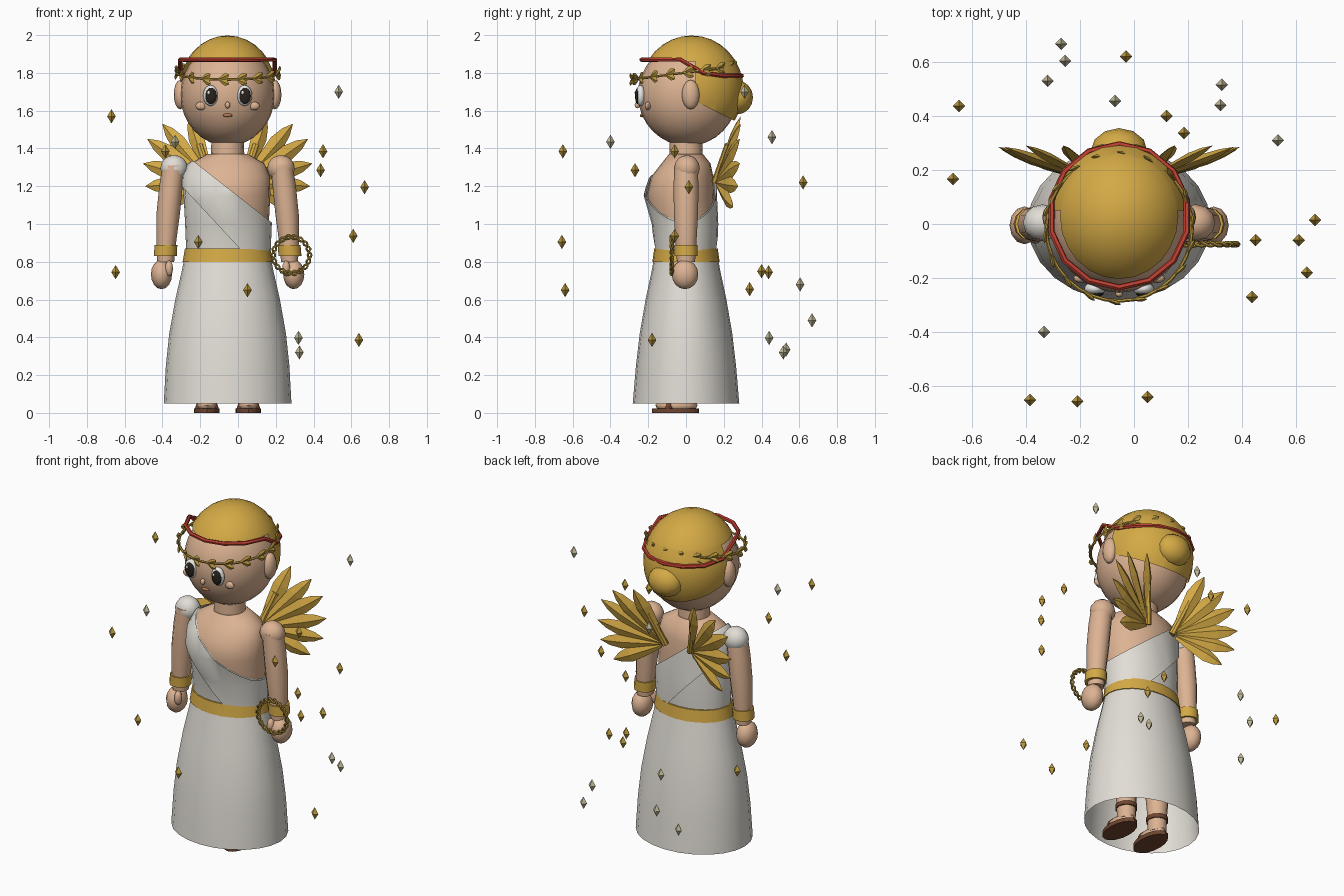
import bpy, bmesh, math
from mathutils import Vector, Matrix

if "Cube" in bpy.data.objects:
    bpy.data.objects.remove(bpy.data.objects["Cube"])

CX = -0.055  # body centre line


def material(name, *rgb):
    m = bpy.data.materials.new(name)
    m.diffuse_color = (*rgb, 1)
    m.use_nodes = True
    m.node_tree.nodes["Principled BSDF"].inputs["Base Color"].default_value = m.diffuse_color
    return m


SKIN = material("skin", 0.72, 0.45, 0.29)
GOLD = material("gold", 0.66, 0.40, 0.06)
TRIM = material("dark_gold", 0.50, 0.32, 0.05)
WHITE = material("cloth_white", 0.76, 0.73, 0.67)
RED = material("red", 0.52, 0.05, 0.03)
PALE = material("pale_gold", 0.55, 0.50, 0.32)
BROWN = material("leather_brown", 0.16, 0.06, 0.03)
BLACK = material("black", 0.02, 0.016, 0.012)
EYE = material("eye_white", 0.88, 0.88, 0.86)
LIP = material("lip", 0.45, 0.19, 0.08)


def finish(name, bm, mat, smooth=True):
    bmesh.ops.recalc_face_normals(bm, faces=bm.faces)
    me = bpy.data.meshes.new(name)
    bm.to_mesh(me)
    bm.free()
    me.materials.append(mat)
    ob = bpy.data.objects.new(name, me)
    bpy.context.collection.objects.link(ob)
    if smooth:
        bpy.ops.object.select_all(action='DESELECT')
        ob.select_set(True)
        bpy.context.view_layer.objects.active = ob
        bpy.ops.object.shade_smooth_by_angle(angle=math.radians(40))
    return ob


def cut(bm, planes):
    # keep the side opposite each plane normal
    for co, no in planes:
        bmesh.ops.bisect_plane(bm, geom=bm.verts[:] + bm.edges[:] + bm.faces[:],
                               plane_co=co, plane_no=no, clear_outer=True)


def lump(name, loc, radii, mat, segs=16, rings=10, planes=()):
    bm = bmesh.new()
    bmesh.ops.create_uvsphere(bm, u_segments=segs, v_segments=rings, radius=1)
    bmesh.ops.transform(bm, verts=bm.verts, matrix=Matrix.Translation(loc) @ Matrix.Diagonal((*radii, 1)))
    cut(bm, planes)
    return finish(name, bm, mat)


def loft(name, rings, mat, n=16, caps=True, planes=(), grow=0.0, matrix=None, smooth=True):
    # rings: (x, y, z, rx, ry)
    bm = bmesh.new()
    loops = [[bm.verts.new((x + (rx + grow) * math.cos(2 * math.pi * i / n),
                            y + (ry + grow) * math.sin(2 * math.pi * i / n), z)) for i in range(n)]
             for x, y, z, rx, ry in rings]
    for a, b in zip(loops, loops[1:]):
        for i in range(n):
            bm.faces.new((a[i], a[(i + 1) % n], b[(i + 1) % n], b[i]))
    if caps:
        bm.faces.new(loops[0])
        bm.faces.new(loops[-1])
    if matrix:
        bmesh.ops.transform(bm, verts=bm.verts, matrix=matrix)
    cut(bm, planes)
    return finish(name, bm, mat, smooth)


def blade(name, base, tip, normal, width, thick, mat):
    # pointed leaf or feather with four sides
    base, tip = Vector(base), Vector(tip)
    d = (tip - base).normalized()
    w = d.cross(Vector(normal)).normalized()
    n = w.cross(d)
    m = Matrix.Translation(base) @ Matrix((w, n, d)).transposed().to_4x4()
    length = (tip - base).length
    rings = [(0, 0, t * length, width / 2 * k, thick / 2 * k)
             for t, k in ((0, .3), (.35, .75), (.65, 1), (.85, .65), (1, .02))]
    return loft(name, rings, mat, n=4, matrix=m, smooth=False)


def tube(name, pts, radius, mat, sides=6, closed=True):
    bm = bmesh.new()
    pts = [Vector(p) for p in pts]
    k, loops = len(pts), []
    for i, p in enumerate(pts):
        a, b = (pts[i - 1], pts[(i + 1) % k]) if closed else (pts[max(i - 1, 0)], pts[min(i + 1, k - 1)])
        d = (b - a).normalized()
        u = d.cross(Vector((0.13, 0.31, 0.94)) if abs(d.z) < .9 else Vector((1, 0, 0))).normalized()
        v = d.cross(u)
        loops.append([bm.verts.new(p + radius * (u * math.cos(2 * math.pi * j / sides)
                     + v * math.sin(2 * math.pi * j / sides))) for j in range(sides)])
    for i in range(k if closed else k - 1):
        a, b = loops[i], loops[(i + 1) % k]
        for j in range(sides):
            bm.faces.new((a[j], a[(j + 1) % sides], b[(j + 1) % sides], b[j]))
    if not closed:
        bm.faces.new(loops[0])
        bm.faces.new(loops[-1])
    return finish(name, bm, mat)


# head, hair and bun
lump("head", (CX, 0.01, 1.685), (0.25, 0.265, 0.272), SKIN, 24, 16)
hair = ((CX, 0.03, 1.71), (0.258, 0.275, 0.288), GOLD, 24, 16)
lump("hair_cap", *hair, planes=[((0, 0, 1.86), (0, 0, -1))])
lump("hair_back", *hair, planes=[((0, 0, 1.87), (0, 0, 1)), ((0, 0.05, 0), (0, -1, 0)),
                                 ((0, 0.07, 1.64), (0, -0.5, -1))])
lump("hair_bun", (CX, 0.27, 1.67), (0.105, 0.085, 0.09), GOLD, 12, 8)

# face and ears
lump("nose", (CX, -0.258, 1.63), (0.014, 0.014, 0.018), SKIN, 10, 6)
lump("mouth", (CX, -0.232, 1.575), (0.027, 0.012, 0.010), LIP, 10, 6)
for s in (-1, 1):
    ex = CX + s * 0.09
    lump("eye", (ex, -0.240, 1.68), (0.040, 0.026, 0.055), EYE)
    lump("pupil", (ex + 0.002, -0.256, 1.678), (0.031, 0.014, 0.043), BLACK)
    lump("eye_glint", (ex - 0.01, -0.267, 1.695), (0.008, 0.005, 0.010), EYE, 8, 6)
    lump("cheek", (CX + s * 0.14, -0.202, 1.625), (0.030, 0.016, 0.022), SKIN, 12, 8)
    lump("ear", (CX + s * 0.25, 0.025, 1.685), (0.035, 0.047, 0.078), SKIN, 12, 8)

# red headband
band = []
for i in range(14):
    a = 2 * math.pi * (i + 0.5) / 14
    y = 0.03 + 0.265 * math.sin(a)
    band.append((CX + 0.257 * math.cos(a), y, 1.87 if y < 0.05 else 1.80 if y < 0.13 else 1.785))
tube("headband", band, 0.012, RED)


# leaf crown
def crown(a, r=0.27, up=0.0):
    return (CX + r * math.cos(a), -0.015 + r * math.sin(a), 1.80 + 0.035 * math.sin(a) + up)


tube("crown_ring", [crown(2 * math.pi * i / 32) for i in range(32)], 0.007, TRIM)
for i in range(18):
    a = 2 * math.pi * i / 18
    for s in (-1, 1):
        blade("crown_leaf", crown(a), crown(a + 0.20, 0.283, 0.026 * s),
              (math.cos(a), math.sin(a), 0), 0.032, 0.016, TRIM)

# neck, torso and one-shoulder dress top
loft("neck", [(CX, 0, 1.33, 0.09, 0.09), (CX, 0, 1.46, 0.085, 0.085)], SKIN)
torso = [(CX, y, z, rx, ry) for y, z, rx, ry in (
    (0, .85, .212, .15), (-.005, 1.0, .218, .16), (-.03, 1.15, .226, .178),
    (-.02, 1.25, .225, .165), (0, 1.32, .195, .13), (0, 1.37, .11, .09))]
loft("torso", torso, SKIN, 24)
top_edge = ((0.17, 0, 1.015), (0.345, 0, 0.44))
loft("dress_top", torso, WHITE, 24, planes=[top_edge], grow=0.007)
loft("dress_sash", torso, WHITE, 24, caps=False, grow=0.016,
     planes=[top_edge, ((0, 0, 0.88), (-0.73, 0, -0.68))])

# skirt and belt
skirt = [(CX, 0, z, rx, ry) for z, rx, ry in (
    (.05, .338, .282), (.25, .327, .265), (.42, .309, .245), (.6, .277, .214),
    (.75, .243, .182), (.87, .218, .160))]
loft("skirt", skirt, WHITE, 24, caps=False)
loft("belt", [(CX, 0, .80, .238, .178), (CX, 0, .87, .226, .168)], GOLD, 24)

# arms, hands, bracelets, legs and sandals
for s in (-1, 1):
    def X(d):
        return CX + s * d
    loft("arm", [(X(.328), 0, .80, .045, .048), (X(.325), 0, .90, .052, .055), (X(.315), 0, 1.05, .062, .064),
                 (X(.30), 0, 1.2, .062, .066), (X(.285), 0, 1.31, .06, .062)], SKIN, 12)
    lump("shoulder", (X(.283), 0.005, 1.295), (.073, .068, .07), WHITE if s < 0 else SKIN, 12, 8)
    loft("bracelet", [(X(.33), 0, .83, .061, .061), (X(.326), 0, .89, .060, .062)], GOLD, 12)
    lump("hand", (X(.35), -.005, .733), (.056, .07, .078), SKIN, 12, 8)
    lump("thumb", (X(.31), -.05, .765), (.022, .024, .042), SKIN, 10, 6)
    lx = X(.11)
    loft("leg", [(lx, 0, .04, .05, .055), (lx, 0, .15, .055, .055), (lx, 0, .5, .085, .085)], SKIN, 12)
    lump("foot", (lx, -.05, .04), (.056, .112, .04), SKIN, 12, 8, planes=[((0, 0, .015), (0, 0, -1))])
    loft("sandal_sole", [(lx, -.055, 0, .068, .125), (lx, -.055, .024, .068, .125)], BROWN, 16)
    loft("sandal_strap", [(lx, -.09, .02, .064, .03), (lx, -.09, .055, .052, .028),
                          (lx, -.09, .082, .025, .02)], BROWN, 12)
    loft("ankle_strap", [(lx, 0, .11, .06, .062), (lx, 0, .135, .06, .062)], BROWN, 12)

    # wing: spar and fan of feathers
    root = Vector((X(.085), .155, 1.22))
    tube("wing_spar", [root, (X(.15), .225, 1.42)], 0.02, GOLD, 8, False)
    for dx, y, z in ((.205, .29, 1.57), (.345, .29, 1.53), (.425, .285, 1.45),
                     (.447, .285, 1.32), (.435, .275, 1.20), (.365, .25, 1.09)):
        tip = Vector((X(dx), y, z))
        blade("wing_feather", root.lerp(tip, 0.08), tip, (-s * .3, 1, 0), 0.088, 0.035, GOLD)

# twisted hoop held in the hand
for phase in (0, math.pi):
    pts = []
    for i in range(72):
        a = 2 * math.pi * i / 72
        r = 0.096 + 0.010 * math.cos(9 * a + phase)
        pts.append((0.283 + r * math.cos(a), -0.075 + 0.007 * math.sin(9 * a + phase), 0.835 + r * math.sin(a)))
    tube("hoop_strand", pts, 0.006, TRIM)

# floating sparkles
gold_spots = [(-.03, .62, 1.22), (.12, .40, .75), (.185, .337, .655), (-.648, .437, .745), (-.67, .167, 1.57),
              (.67, .015, 1.195), (.61, -.06, .937), (.45, -.06, 1.385), (.64, -.18, .386),
              (.437, -.27, 1.285), (-.385, -.652, 1.385), (-.21, -.657, .905), (.05, -.64, .65)]
pale_spots = [(-.27, .667, .49), (-.255, .604, .68), (-.32, .53, .335), (-.07, .455, 1.46),
              (.325, .515, .32), (.32, .44, .397), (.533, .31, 1.70), (-.333, -.4, 1.435)]
for spots, mat in ((gold_spots, TRIM), (pale_spots, PALE)):
    for x, y, z in spots:
        loft("sparkle", [(x, y, z - .037, .0005, .0005), (x, y, z, .023, .023),
                         (x, y, z + .037, .0005, .0005)], mat, n=4, smooth=False)
